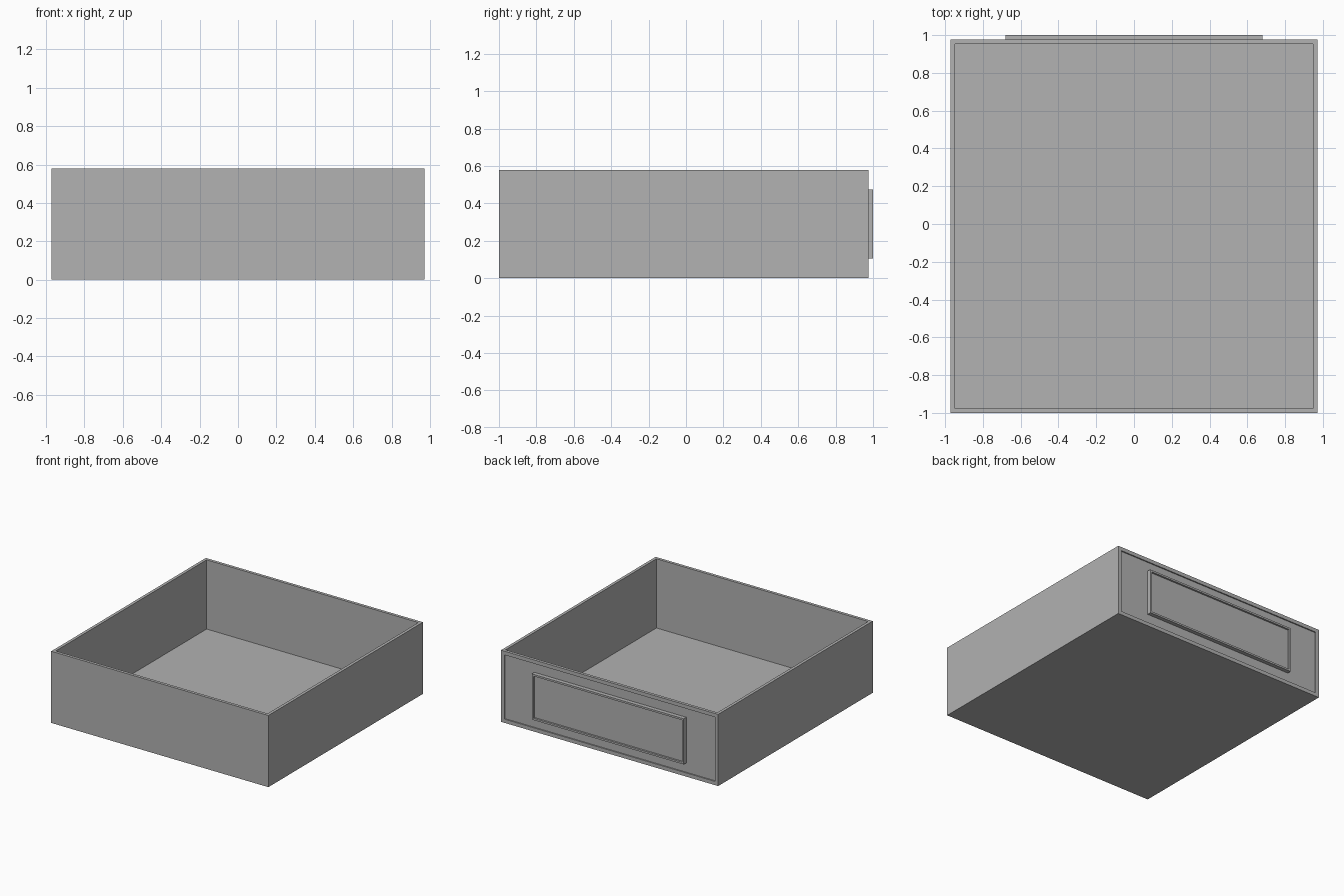
import bpy
import bmesh
from mathutils import Vector

cube = bpy.data.objects.get("Cube")
if cube:
    bpy.data.objects.remove(cube, do_unlink=True)

# Single plain grey
GREY = (0.445, 0.445, 0.445, 1.0)
grey = bpy.data.materials.new("plain_grey")
grey.use_nodes = True
grey.diffuse_color = GREY
for node in grey.node_tree.nodes:
    if node.type == "BSDF_PRINCIPLED":
        node.inputs["Base Color"].default_value = GREY


def box(low, high):
    """Closed box between two corners."""
    bm = bmesh.new()
    bmesh.ops.create_cube(bm, size=1)
    low, high = Vector(low), Vector(high)
    bmesh.ops.scale(bm, vec=high - low, verts=bm.verts)
    bmesh.ops.translate(bm, vec=(low + high) / 2, verts=bm.verts)
    bm.normal_update()
    return bm


def recess(bm, direction, margin, depth):
    """Sink a straight-walled pocket into the face looking along direction."""
    direction = Vector(direction)
    face = max(bm.faces, key=lambda f: f.normal.dot(direction) * f.calc_area())
    bmesh.ops.inset_individual(bm, faces=[face], thickness=margin, use_even_offset=True)
    floor = bmesh.ops.extrude_discrete_faces(bm, faces=[face])["faces"][0]
    bmesh.ops.translate(bm, vec=direction * -depth, verts=floor.verts)
    bm.normal_update()


def finish(bm, name):
    mesh = bpy.data.meshes.new(name)
    bm.to_mesh(mesh)
    bm.free()
    mesh.materials.append(grey)
    obj = bpy.data.objects.new(name, mesh)
    bpy.context.collection.objects.link(obj)
    return obj


UP, BACK = (0, 0, 1), (0, 1, 0)
HALF_WIDTH, BACK_Y, HEIGHT = 0.972, 0.977, 0.58
WALL, FLOOR, PANEL_DEPTH = 0.024, 0.02, 0.01

# Open tray with a shallow sunken panel across the back wall
tray = box((-HALF_WIDTH, -1, 0), (HALF_WIDTH, BACK_Y, HEIGHT))
recess(tray, UP, WALL, HEIGHT - FLOOR)
recess(tray, BACK, 0.03, PANEL_DEPTH)
finish(tray, "tray")

# Raised plate with a thin rim, seated on the sunken panel
plate = box((-0.68, BACK_Y - PANEL_DEPTH, 0.105), (0.68, 1, 0.475))
recess(plate, BACK, 0.015, 0.015)
finish(plate, "back_plate")
